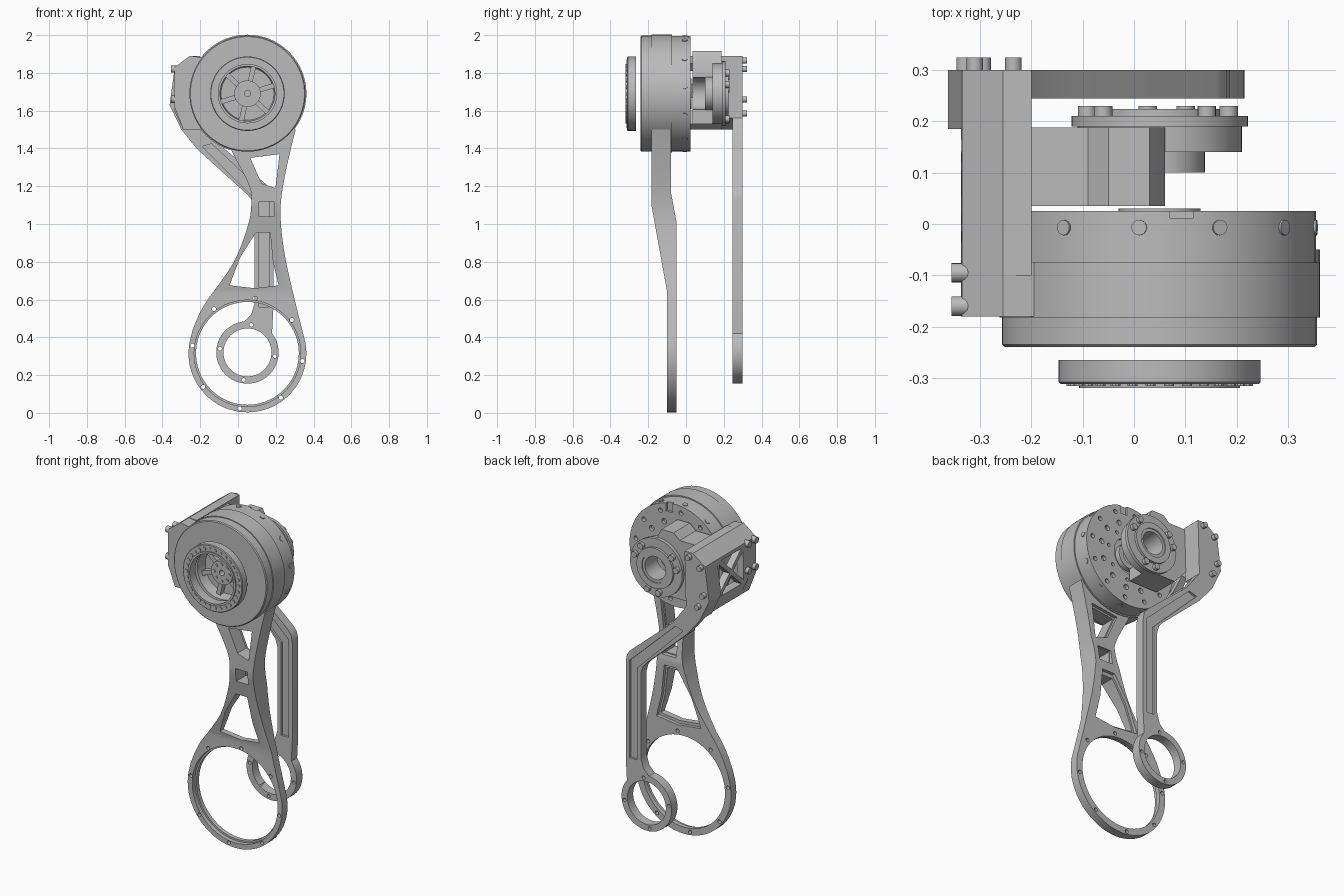
import bpy, bmesh
from math import sin, cos, pi, radians
from mathutils import Vector, Matrix

if "Cube" in bpy.data.objects:
    bpy.data.objects.remove(bpy.data.objects["Cube"])

metal = bpy.data.materials.new("grey_metal")
metal.use_nodes = True
metal.diffuse_color = (0.5, 0.5, 0.5, 1)
metal.node_tree.nodes["Principled BSDF"].inputs["Base Color"].default_value = (0.5, 0.5, 0.5, 1)

CX, TOP, LOW = 0.05, 1.69, 0.32     # shared axis x, motor height, lower ring height
parts = []


def finish(name, bm):
    bmesh.ops.recalc_face_normals(bm, faces=bm.faces)
    mesh = bpy.data.meshes.new(name)
    bm.to_mesh(mesh)
    bm.free()
    mesh.materials.append(metal)
    ob = bpy.data.objects.new(name, mesh)
    bpy.context.collection.objects.link(ob)
    parts.append(ob)
    return ob


def prism(name, pts, a, b, axis="y"):
    """Extrude an outline: (x, z) along y, or (y, z) along x."""
    bm = bmesh.new()
    along = Vector((0, 1, 0)) if axis == "y" else Vector((1, 0, 0))
    place = (lambda p: (p[0], a, p[1])) if axis == "y" else (lambda p: (a, p[0], p[1]))
    face = bm.faces.new([bm.verts.new(place(p)) for p in pts])
    new = bmesh.ops.extrude_face_region(bm, geom=[face])["geom"]
    verts = [v for v in new if isinstance(v, bmesh.types.BMVert)]
    bmesh.ops.translate(bm, verts=verts, vec=along * (b - a))
    return finish(name, bm)


def lathe(name, profile, z, n=72):
    """Turn an (r, y) profile around the shared y-directed axis."""
    bm = bmesh.new()
    rings = [[bm.verts.new((CX + r * cos(2 * pi * i / n), y, z + r * sin(2 * pi * i / n)))
              for i in range(n)] for r, y in profile]
    pairs = list(zip(rings, rings[1:]))
    if profile[0][0] > 0:
        pairs.append((rings[-1], rings[0]))
    for p, q in pairs:
        for i in range(n):
            j = (i + 1) % n
            bm.faces.new((p[i], p[j], q[j], q[i]))
    bmesh.ops.remove_doubles(bm, verts=bm.verts, dist=1e-5)
    return finish(name, bm)


def disc(name, r, a, b, z):
    return lathe(name, [(0, a), (r, a), (r, b), (0, b)], z)


def tube(name, r0, r1, a, b, z):
    return lathe(name, [(r0, a), (r1, a), (r1, b), (r0, b)], z)


def pins(name, places, r, h, n=16):
    """Cylinders centred on each (position, direction), as one object."""
    bm = bmesh.new()
    for pos, d in places:
        m = Matrix.Translation(pos) @ Vector(d).to_track_quat("Z", "Y").to_matrix().to_4x4()
        bmesh.ops.create_cone(bm, cap_ends=True, segments=n, radius1=r, radius2=r, depth=h, matrix=m)
    return finish(name, bm)


def circle(count, r, y, z, start=0):
    return [((CX + r * cos(start + 2 * pi * k / count), y, z + r * sin(start + 2 * pi * k / count)),
             (0, 1, 0)) for k in range(count)]


def boolean(ob, tool, how="DIFFERENCE"):
    mod = ob.modifiers.new("cut", "BOOLEAN")
    mod.operation, mod.solver, mod.object = how, "EXACT", tool
    mesh = bpy.data.meshes.new_from_object(ob.evaluated_get(bpy.context.evaluated_depsgraph_get()))
    ob.modifiers.clear()
    ob.data = mesh
    parts.remove(tool)
    bpy.data.objects.remove(tool)


def curve(pts, steps=5):
    """Smooth line through the points."""
    p = [Vector(q) for q in [pts[0]] + pts + [pts[-1]]]
    out = []
    for a, b, c, d in zip(p, p[1:], p[2:], p[3:]):
        for t in (k / steps for k in range(steps)):
            out.append(0.5 * (2 * b + (c - a) * t + (2 * a - 5 * b + 4 * c - d) * t * t
                              + (3 * b - a - 3 * c + d) * t ** 3))
    return out + [p[-1]]


def scaled(pts, f):
    mid = sum((Vector(p) for p in pts), Vector((0, 0))) / len(pts)
    return [mid + (Vector(p) - mid) * f for p in pts]


# Motor drum with front pocket and drilled back
drum = lathe("motor_drum", [(0, -.18), (.14, -.18), (.15, -.24), (.302, -.24), (.307, -.235),
                            (.307, -.182), (.312, -.182), (.312, -.075), (.305, -.075),
                            (.305, .025), (.11, .025), (.11, 0), (0, 0)], TOP, 96)
for count, r, size in ((12, .265, .013), (12, .2, .016), (8, .15, .01)):
    boolean(drum, pins("cutter", circle(count, r, .025, TOP, .13), size, .04))
boolean(drum, prism("cutter", [(.07, 1.94), (.115, 1.94), (.115, 2.1), (.07, 2.1)], .012, .1))
pins("drum_side_screws", [((CX + .303 * cos(a), -.007, TOP + .303 * sin(a)), (cos(a), 0, sin(a)))
                          for a in (radians(7.5 + 30 * k) for k in range(12))], .015, .012)
tube("rear_bearing_ring", .05, .08, 0, .03, TOP)

# Hub and spokes in the pocket
tube("hub", .016, .07, -.225, -.178, TOP)
pins("hub_screws", circle(8, .05, -.226, TOP), .009, .008)
for k in range(6):
    a = 2 * pi * k / 6 + .3
    u, w = Vector((cos(a), sin(a))), Vector((-sin(a), cos(a))) * .013
    c = Vector((CX, TOP))
    prism("hub_spoke", [c + u * .06 - w, c + u * .147 - w, c + u * .147 + w, c + u * .06 + w], -.212, -.178)

# Front output ring
lathe("output_ring", [(.145, -.32), (.157, -.32), (.157, -.312), (.193, -.312), (.197, -.308),
                      (.197, -.265), (.145, -.265)], TOP)
pins("output_ring_screws", circle(30, .172, -.313, TOP), .01, .006, 10)

# Front arm: outline trimmed by its bent side profile
right = curve([(.32, 1.55), (.285, 1.42), (.24, 1.21), (.225, 1.05), (.247, .84), (.3, .6), (.34, .44)])
left = curve([(-.24, .44), (-.18, .57), (-.03, .785), (.046, .97), (.07, 1.09), (.06, 1.2), (-.04, 1.4), (-.1, 1.55)])
arc = [(CX + .312 * cos(a), LOW - .005 + .312 * sin(a)) for a in (radians(18 - 6 * k) for k in range(37))]
arm = prism("front_arm", right + arc + left, -.3, .1)
bend = [(-.183, 1.5), (-.183, 1.1), (-.1, .64), (-.1, -.1), (-.05, -.1), (-.05, 1.01), (-.08, 1.17), (-.08, 1.5)]
boolean(arm, prism("cutter", bend, -1, 1, "x"), "INTERSECT")
upper_window = [(.065, 1.35), (.22, 1.37), (.198, 1.19), (.125, 1.215)]
lower_window = [(.095, .955), (.17, .955), (.185, .8), (.215, .675), (.09, .66), (-.045, .675), (.01, .82)]
slot = [(.11, 1.04), (.19, 1.04), (.19, 1.12), (.11, 1.12)]
for window, back in ((upper_window, -.08), (lower_window, -.05), (slot, -.06)):
    boolean(arm, prism("cutter", window, -.4, .2))
    boolean(arm, prism("cutter", scaled(window, 1.13), back - .02, .2))
boolean(arm, disc("cutter", .272, -.3, .1, LOW - .005))
boolean(arm, disc("cutter", .282, -.3, -.075, LOW - .005))
boolean(arm, pins("cutter", circle(8, .294, -.075, LOW - .005, radians(82)), .011, .2))

# Rear link with lower eye and grooves
edge = [(-.2, 1.89), (-.255, 1.89), (-.335, 1.83), (-.362, 1.63), (-.3, 1.5), (-.215, 1.395)]
bar = [(.05, 1.155), (.075, 1.125), (.088, 1.08), (.088, .58), (.07, .52), (.02, .47), (.1, .4),
       (.18, .42), (.187, .55), (.187, 1.13), (.18, 1.17), (.16, 1.2), (-.12, 1.44), (-.21, 1.56)]
link = prism("rear_link", edge + bar, .245, .3)
boolean(link, disc("cutter", .165, .245, .3, LOW), "UNION")
boolean(link, disc("cutter", .127, .1, .5, LOW))
boolean(link, pins("cutter", circle(4, .147, .27, LOW, radians(82)), .01, .2))
groove = [(.112, .56), (.163, .56), (.163, 1.14), (-.14, 1.425), (-.19, 1.41), (.112, 1.11)]
for a, b in ((.2, .258), (.287, .4)):
    boolean(link, prism("cutter", groove, a, b))

# Side bracket joining link and motor
pad = edge[:4] + [(-.3, 1.5), (-.21, 1.56)]
prism("bracket_rear_pad", pad, .185, .25)
wall = prism("bracket_wall", [(-.2, 1.89), (-.255, 1.89), (-.335, 1.83), (-.337, 1.6), (-.29, 1.5),
                              (-.25, 1.53), (-.295, 1.62), (-.295, 1.8), (-.25, 1.85), (-.2, 1.85)], -.1, .19)
y0, y1, z0, z1, ym, zm, g = -.06, .165, 1.6, 1.81, .0525, 1.705, .018
for tri in ([(y0 + g, z0), (y1 - g, z0), (ym, zm - g)], [(y0 + g, z1), (y1 - g, z1), (ym, zm + g)],
            [(y0, z0 + g), (y0, z1 - g), (ym - g, zm)], [(y1, z0 + g), (y1, z1 - g), (ym + g, zm)]):
    boolean(wall, prism("cutter", tri, -.4, -.27, "x"))
prism("bracket_front_pad", [(-.17, 1.88), (-.255, 1.89), (-.335, 1.83), (-.337, 1.62), (-.29, 1.5),
                            (-.2, 1.5)], -.18, -.075)
pins("bracket_side_bolts", [((-.33, y, z), (1, 0, 0)) for y in (-.095, -.16) for z in (1.82, 1.66)], .019, .052)
pins("bracket_rear_bolts", [((x, .31, z), (0, 1, 0)) for x, z in
                            ((-.235, 1.865), (-.31, 1.82), (-.33, 1.66), (-.295, 1.585))], .016, .028)

# Rear bearing block and flange
block = prism("bearing_block", [(.06, 1.53), (.06, 1.86), (.03, 1.915), (-.05, 1.915), (-.09, 1.88),
                                (-.21, 1.88), (-.21, 1.62), (-.13, 1.53)], .035, .188)
boolean(block, disc("cutter", .085, -.1, .4, TOP))
lathe("bearing_flange", [(.085, .14), (.16, .14), (.16, .19), (.172, .19), (.172, .21), (.12, .21),
                         (.12, .224), (.085, .224)], TOP)
tube("bearing_sleeve", .068, .088, .1, .218, TOP)
pins("flange_bolts", [p for s in (.6, 2.7, 4.8) for p in circle(12, .143, .219, TOP, s - .25)[:2]], .018, .022)

# Smooth round surfaces, keep edges sharp
bpy.ops.object.select_all(action="DESELECT")
for ob in parts:
    ob.select_set(True)
bpy.context.view_layer.objects.active = parts[0]
bpy.ops.object.shade_smooth_by_angle(angle=radians(30))
